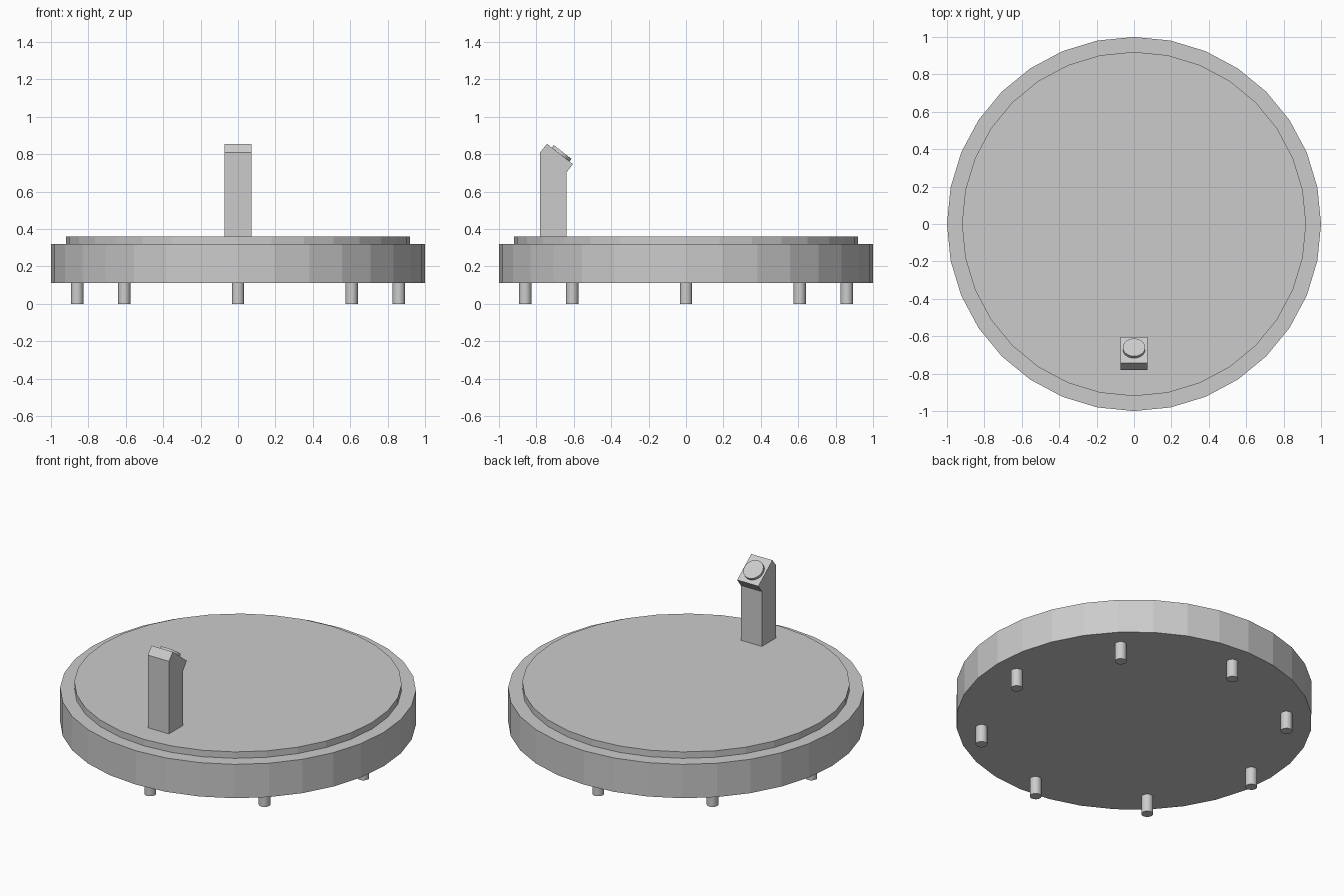
import bpy, bmesh, math
from mathutils import Matrix, Vector

if "Cube" in bpy.data.objects:
    bpy.data.objects.remove(bpy.data.objects["Cube"])

grey = bpy.data.materials.new("plain_grey")
grey.diffuse_color = (0.6, 0.6, 0.6, 1)
grey.use_nodes = True
grey.node_tree.nodes["Principled BSDF"].inputs["Base Color"].default_value = grey.diffuse_color


def finish(name, bm):
    bmesh.ops.recalc_face_normals(bm, faces=bm.faces)
    mesh = bpy.data.meshes.new(name)
    bm.to_mesh(mesh)
    bm.free()
    mesh.materials.append(grey)
    obj = bpy.data.objects.new(name, mesh)
    bpy.context.collection.objects.link(obj)
    return obj


def disc(name, base, radius, height, tilt=0.0):
    """Flat-sided cylinder standing on base, tilted about x."""
    bm = bmesh.new()
    place = (Matrix.Translation(base) @ Matrix.Rotation(tilt, 4, 'X')
             @ Matrix.Translation((0, 0, height / 2)))
    bmesh.ops.create_cone(bm, cap_ends=True, segments=32, radius1=radius,
                          radius2=radius, depth=height, matrix=place)
    return finish(name, bm)


# Platform and raised deck
disc("platform", (0, 0, 0.11), 1.0, 0.21)
disc("deck", (0, 0, 0.32), 0.92, 0.04)

# Ring of eight feet
for i in range(8):
    a = i * math.tau / 8
    disc(f"foot_{i + 1}", (0.86 * math.cos(a), 0.86 * math.sin(a), 0), 0.033, 0.11)

# Control post: side profile (y, z) extruded across x
half = 0.0725
profile = [(-0.78, 0.36), (-0.64, 0.36), (-0.64, 0.70),
           (-0.605, 0.747), (-0.743, 0.855), (-0.78, 0.81)]
bm = bmesh.new()
side = bm.faces.new([bm.verts.new((-half, y, z)) for y, z in profile])
ext = bmesh.ops.extrude_face_region(bm, geom=[side], use_keep_orig=True)
bmesh.ops.translate(bm, vec=Vector((2 * half, 0, 0)),
                    verts=[v for v in ext["geom"] if isinstance(v, bmesh.types.BMVert)])
finish("control_post", bm)

# Round button on the sloped top
slope = math.atan2(0.108, 0.138)
disc("button", (0, -0.67, 0.798), 0.06, 0.017, -slope)
